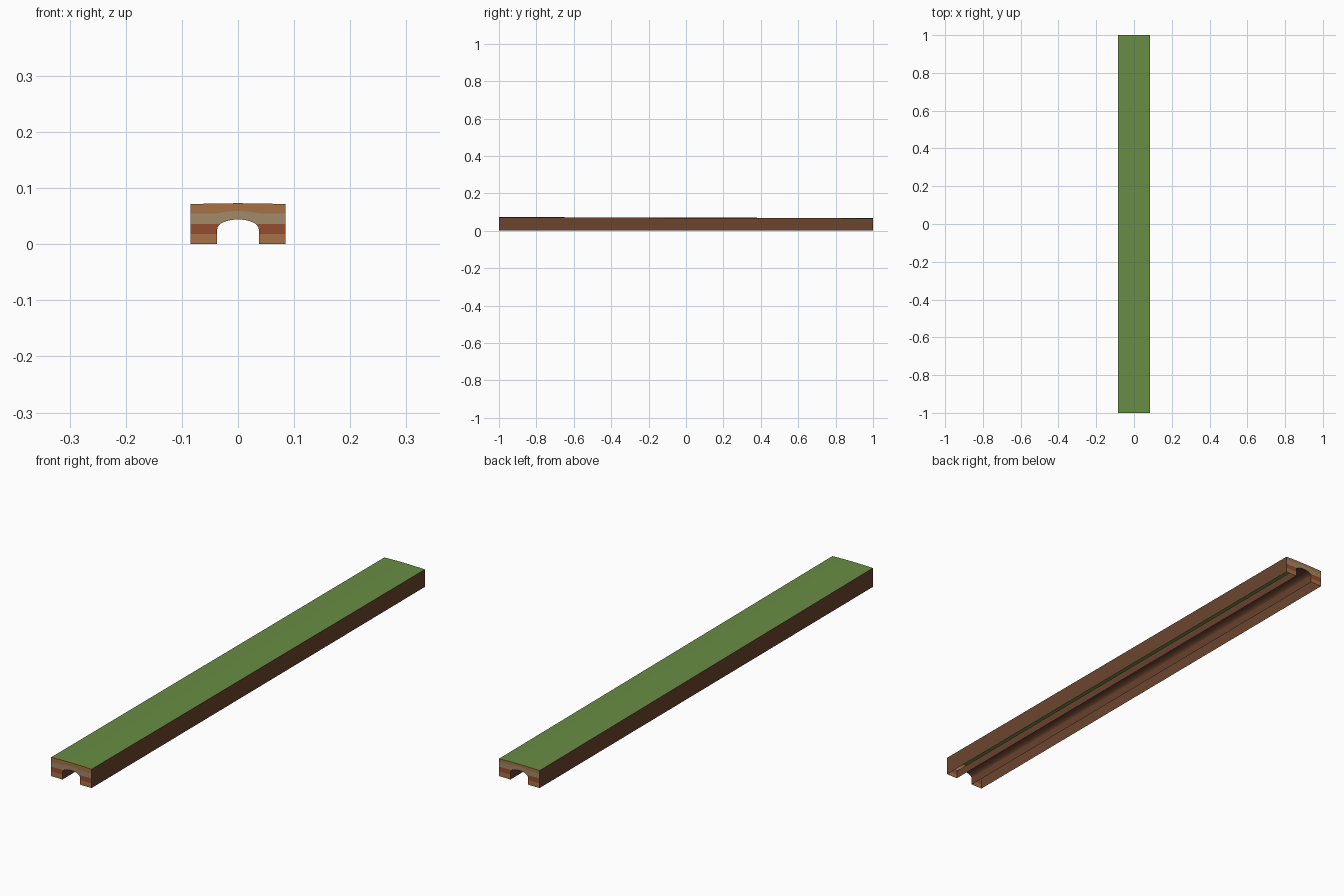
import bpy, bmesh, math

if "Cube" in bpy.data.objects:
    bpy.data.objects.remove(bpy.data.objects["Cube"])

W, L = 0.085, 1.0            # half width, half length
AW, SPRING, RISE = 0.037, 0.027, 0.017   # tunnel half width, spring line, arch rise
NY = 24


def mat(name, rgb):
    m = bpy.data.materials.new(name)
    m.diffuse_color = (*[(c / 255) ** 2.2 for c in rgb], 1)
    m.use_nodes = True
    m.node_tree.nodes["Principled BSDF"].inputs["Base Color"].default_value = m.diffuse_color
    return m


grass = mat("grass", (104, 140, 70))
soil = mat("soil", (107, 70, 50))
tunnel_mat = mat("tunnel_lining", (104, 68, 50))
ochre = mat("ochre_rock", (166, 112, 70))
red = mat("red_rock", (148, 78, 50))
beige = mat("beige_rock", (160, 136, 104))


def height(x, y):
    # gently crowned surface, falling slightly towards the back
    return 0.0715 - 0.0026 * (y + 1) + 0.0015 * (1 - (x / W) ** 2)


def arch(x):
    # underside height of the tunnel opening, zero outside it
    if abs(x) > AW - 1e-6:
        return 0.0
    return SPRING + RISE * math.sqrt(max(0, 1 - (x / AW) ** 2))


def build(name, quads):
    # quads: list of (corner points, material)
    me = bpy.data.meshes.new(name)
    ob = bpy.data.objects.new(name, me)
    bpy.context.collection.objects.link(ob)
    bm = bmesh.new()
    slots = []
    for pts, m in quads:
        if m not in slots:
            slots.append(m)
            me.materials.append(m)
        f = bm.faces.new([bm.verts.new(p) for p in pts])
        f.material_index = slots.index(m)
    bmesh.ops.remove_doubles(bm, verts=bm.verts, dist=1e-5)
    bm.to_mesh(me)
    bm.free()
    return ob


def strip(fn, us, vs, m):
    # sheet of quads sampled from fn(u, v)
    return [([fn(a, c), fn(b, c), fn(b, d), fn(a, d)], m)
            for a, b in zip(us, us[1:]) for c, d in zip(vs, vs[1:])]


ys = [-L + 2 * L * i / NY for i in range(NY + 1)]
arch_xs = [-AW * math.cos(math.pi * i / 16) for i in range(17)]
xs = [-W] + arch_xs + [W]

# Grass sheet
build("grass_top", strip(lambda x, y: (x, y, height(x, y)), xs, ys, grass))

# Long soil walls
for side, name in ((1, "right_soil_wall"), (-1, "left_soil_wall")):
    build(name, strip(lambda y, t: (side * W, y, t * height(W, y)),
                      ys[::side], [0, 1], soil))

# Tunnel lining, open at the bottom
profile = [(-AW, 0), (-AW, SPRING)]
profile += [(x, arch(x)) for x in arch_xs[1:-1]]
profile += [(AW, SPRING), (AW, 0)]
build("tunnel_lining", strip(lambda i, y: (profile[i][0], y, profile[i][1]),
                             list(range(len(profile))), ys, tunnel_mat))

# Layered rock end faces with the tunnel mouth
layers = [(0, 0.018, ochre), (0.018, 0.036, red), (0.036, 0.055, beige), (0.055, 1, ochre)]


def bend(z, x):
    # the upper layer boundary bulges over the arch
    return z + (0.004 * (1 - (x / AW) ** 2) if z == 0.055 and abs(x) < AW else 0)


for y, name in ((-L, "front_rock_face"), (L, "back_rock_face")):
    quads = []
    for a, b in zip(xs, xs[1:]):
        inside = abs(a + b) / 2 < AW
        base = lambda x: max(arch(x), SPRING) if inside else 0
        for lo, hi, m in layers:
            z = [max(base(x), min(bend(h, x), height(x, y)))
                 for x, h in ((a, lo), (b, lo), (b, hi), (a, hi))]
            pts = [(a, y, z[0]), (b, y, z[1]), (b, y, z[2]), (a, y, z[3])]
            pts = [p for i, p in enumerate(pts)
                   if math.dist(p, pts[i - 1]) > 1e-5]
            if len(pts) > 2:
                quads.append((pts if y < 0 else pts[::-1], m))
    build(name, quads)
